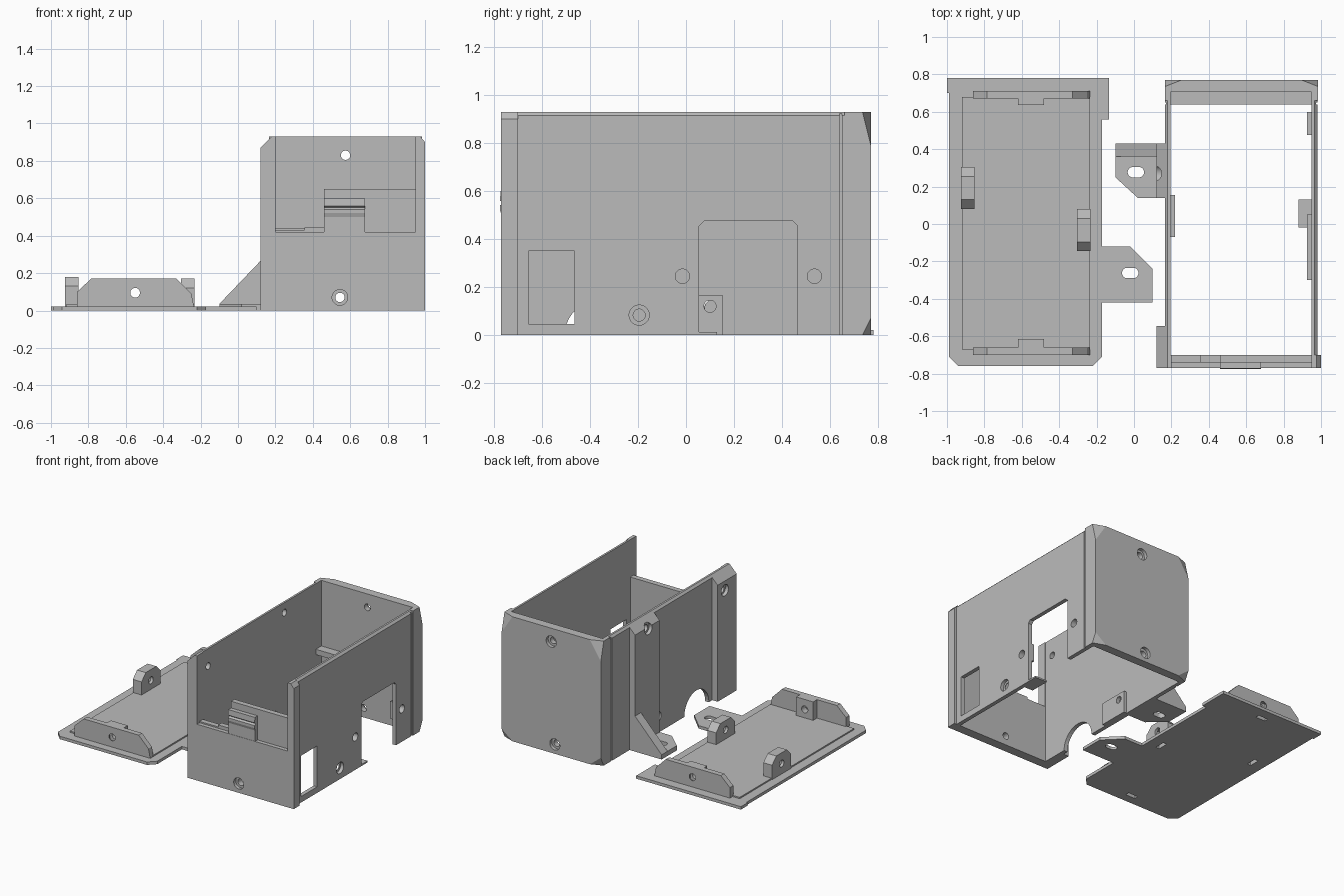
import bpy, bmesh, math
from mathutils import Vector

if "Cube" in bpy.data.objects:
    bpy.data.objects.remove(bpy.data.objects["Cube"])

grey = bpy.data.materials.new("plain grey")
grey.use_nodes = True
grey.diffuse_color = (0.5, 0.5, 0.5, 1)
grey.node_tree.nodes["Principled BSDF"].inputs["Base Color"].default_value = grey.diffuse_color


def prism(name, axis, pts, lo, hi):
    """Extrude a 2D outline along an axis; the outline uses the other two axes in order."""
    bm = bmesh.new()
    k = "xyz".index(axis)

    def place(p, t):
        v = list(p)
        v.insert(k, t)
        return v
    face = bm.faces.new([bm.verts.new(place(p, lo)) for p in pts])
    new = bmesh.ops.extrude_face_region(bm, geom=[face])["geom"]
    move = [0, 0, 0]
    move[k] = hi - lo
    bmesh.ops.translate(bm, vec=move, verts=[g for g in new if isinstance(g, bmesh.types.BMVert)])
    bmesh.ops.recalc_face_normals(bm, faces=bm.faces)
    mesh = bpy.data.meshes.new(name)
    bm.to_mesh(mesh)
    bm.free()
    mesh.materials.append(grey)
    ob = bpy.data.objects.new(name, mesh)
    bpy.context.collection.objects.link(ob)
    return ob


def rect(a0, a1, b0, b1):
    return [(a0, b0), (a1, b0), (a1, b1), (a0, b1)]


def box(name, x, y, z):
    return prism(name, "z", rect(*x, *y), *z)


def circle(a, b, r, stretch=0, n=24):
    """Circle outline, or a slot when stretched along its first axis."""
    out = []
    for i in range(n):
        t = 2 * math.pi * (i + 0.5) / n
        out.append((a + r * math.cos(t) + math.copysign(stretch, math.cos(t)), b + r * math.sin(t)))
    return out


def cut(ob, axis, pts, lo, hi):
    cutter = prism("cutter", axis, pts, lo, hi)
    cutter.hide_render = True
    mod = ob.modifiers.new("cut", "BOOLEAN")
    mod.operation = "DIFFERENCE"
    mod.solver = "EXACT"
    mod.object = cutter
    bpy.context.view_layer.objects.active = ob
    bpy.ops.object.modifier_apply(modifier=mod.name)
    bpy.data.objects.remove(cutter)


def screw_hole(ob, axis, a, b, lo, hi, head):
    """Through hole with a wider seat on the head side."""
    cut(ob, axis, circle(a, b, 0.025), lo - 0.05, hi + 0.05)
    if head > 0:
        cut(ob, axis, circle(a, b, 0.042), hi - 0.025, hi + 0.05)
    else:
        cut(ob, axis, circle(a, b, 0.042), lo - 0.05, lo + 0.025)


# Front frame with the wide opening, its stepped inner layer and the latch
front = prism("front_frame", "y", [(.12, 0), (1, 0), (1, .9), (.975, .93), (.95, .93), (.95, .42),
                                   (.2, .42), (.2, .93), (.18, .93), (.12, .87)], -.77, -.70)
screw_hole(front, "y", .545, .07, -.77, -.70, -1)
prism("front_inner_step", "y", [(.2, .42), (.95, .42), (.95, .65), (.46, .65), (.46, .445),
                                (.355, .445), (.355, .43), (.2, .43)], -.74, -.70)
prism("front_latch", "x", [(-.74, .42), (-.768, .42), (-.768, .5), (-.775, .52), (-.775, .54),
                           (-.762, .55), (-.775, .56), (-.772, .6), (-.74, .6)], .46, .68)

# Back plate with its four outer corners sliced off
back = box("back_plate", (.165, .985), (.705, .77), (0, .93))
bm = bmesh.new()
bm.from_mesh(back.data)
for sx, x in ((-1, .165), (1, .985)):
    for sz, z, h in ((1, .93, .14), (-1, 0, .07)):
        a = Vector((x - sx * .09, .77, z))
        b = Vector((x, .77, z - sz * h))
        c = Vector((x, .735, z))
        n = (b - a).cross(c - a)
        if n.dot(Vector((x, .77, z)) - a) < 0:
            n.negate()
        res = bmesh.ops.bisect_plane(bm, geom=bm.verts[:] + bm.edges[:] + bm.faces[:],
                                     plane_co=a, plane_no=n, clear_outer=True)
        rim = [g for g in res["geom_cut"] if isinstance(g, bmesh.types.BMEdge)]
        bmesh.ops.contextual_create(bm, geom=rim)
bmesh.ops.recalc_face_normals(bm, faces=bm.faces)
bm.to_mesh(back.data)
bm.free()
screw_hole(back, "y", .575, .83, .705, .77, 1)
screw_hole(back, "y", .545, .07, .705, .77, 1)
box("back_shelf", (.195, .95), (.64, .705), (.4, .44))

# Thickened corner strips beside the back plate
box("back_strip_left", (.95, .985), (.66, .705), (0, .93))
box("back_strip_right", (.165, .195), (.66, .705), (0, .93))

# Left wall with doorway, window and screw holes
left = prism("left_wall", "y", [(.95, 0), (.98, 0), (.98, .915), (.965, .93), (.95, .93)], -.70, .66)
cut(left, "x", [(.055, -.1), (.465, -.1), (.465, .455), (.445, .475), (.075, .475), (.055, .455)], .9, 1.1)
cut(left, "x", rect(-.655, -.465, .045, .35), .9, 1.1)
cut(left, "z", rect(.973, 1.1, .64, .65), -.1, 1)
screw_hole(left, "x", -.195, .083, .95, .98, 1)
for y in (-.015, .535):
    cut(left, "x", circle(y, .245, .03), .9, 1.1)
for name, y0, y1, hole in (("front", -.3, .05, -.015), ("rear", .475, .6, .535)):
    pad = box(f"left_pad_{name}", (.925, .95), (y0, y1), (.18, .31))
    cut(pad, "x", circle(hole, .245, .03), .9, 1)
box("left_floor_tab", (.88, .98), (-.02, .13), (0, .012))

# Right wall with arch, outer posts and inner pad
right = prism("right_wall", "y", [(.165, 0), (.195, 0), (.195, .93), (.18, .93), (.165, .915)], -.70, .66)
cut(right, "x", circle(-.36, 0, .145, n=32), .1, .3)
cut(right, "z", rect(.1, .172, .64, .65), -.1, 1)
screw_hole(right, "x", .1, .12, .165, .195, -1)
for name, y0, y1, hole, z in (("front", -.70, -.545, -.63, .8), ("middle", .14, .43, .27, .855)):
    post = prism(f"right_post_{name}", "y", [(.12, 0), (.165, 0), (.165, .915), (.12, .87)], y0, y1)
    screw_hole(post, "x", hole, z, .12, .165, -1)
    cut(right, "x", circle(hole, z, .025), .1, .3)
pad = box("right_inner_pad", (.195, .22), (-.07, .155), (0, .165))
cut(pad, "x", circle(.1, .12, .025), .1, .3)

# Mounting foot and its gusset
foot = prism("box_foot", "z", [(-.1, .25), (.02, .14), (.12, .14), (.12, .43), (-.1, .43)], 0, .035)
cut(foot, "z", circle(.01, .277, .028, .016), -.1, .1)
prism("foot_gusset", "y", [(-.1, .035), (.12, .035), (.12, .265)], .36, .43)

# Lid plate with wider rear edge, raised panel and foot
lid = prism("lid_plate", "z", [(-.99, -.71), (-.94, -.76), (-.22, -.76), (-.17, -.71), (-.17, -.42),
                               (.1, -.42), (.1, -.24), (-.02, -.12), (-.17, -.12), (-.17, .56),
                               (-.135, .56), (-.135, .78), (-1, .78), (-1, .70), (-.99, .70)], 0, .022)
cut(lid, "z", circle(-.02, -.262, .028, .016), -.1, .1)
panel = box("lid_panel", (-.92, -.235), (-.67, .68), (.022, .032))
lid_parts = [lid, panel]

# Upright end flanges with screw bosses
flange_shape = [(-.86, .022), (-.235, .022), (-.25, .09), (-.33, .17), (-.785, .17), (-.86, .1)]
slots = []
for name, outer, inner, deep in (("front", -.70, -.66, -.615), ("rear", .71, .67, .635)):
    flange = prism(f"lid_flange_{name}", "y", flange_shape, outer, inner)
    boss = box(f"lid_boss_{name}", (-.62, -.48), sorted((inner, deep)), (.022, .17))
    for part in (flange, boss):
        cut(part, "y", circle(-.55, .095, .026), -1, 1)
    lid_parts += [flange, boss]
    slots.append((-.55, (inner + outer) / 2, .04, .015))

# Side clips with sloped shoulders
for name, x, y, z in (("right", -.925, .08, .18), ("left", -.305, -.145, .17)):
    clip = prism(f"lid_clip_{name}", "x", [(y, .022), (y + .225, .022), (y + .225, z - .05),
                 (y + .175, z), (y + .05, z), (y, z - .05)], x, x + .072)
    cut(clip, "x", circle(y + .112, .1, .026), x - .1, x + .2)
    lid_parts.append(clip)
    slots.append((x + .036, y + .112, .015, .04))

# Nut slots open to the underside of the lid
for x, y, w, d in slots:
    for part in lid_parts:
        cut(part, "z", rect(x - w, x + w, y - d, y + d), -.1, .13)
